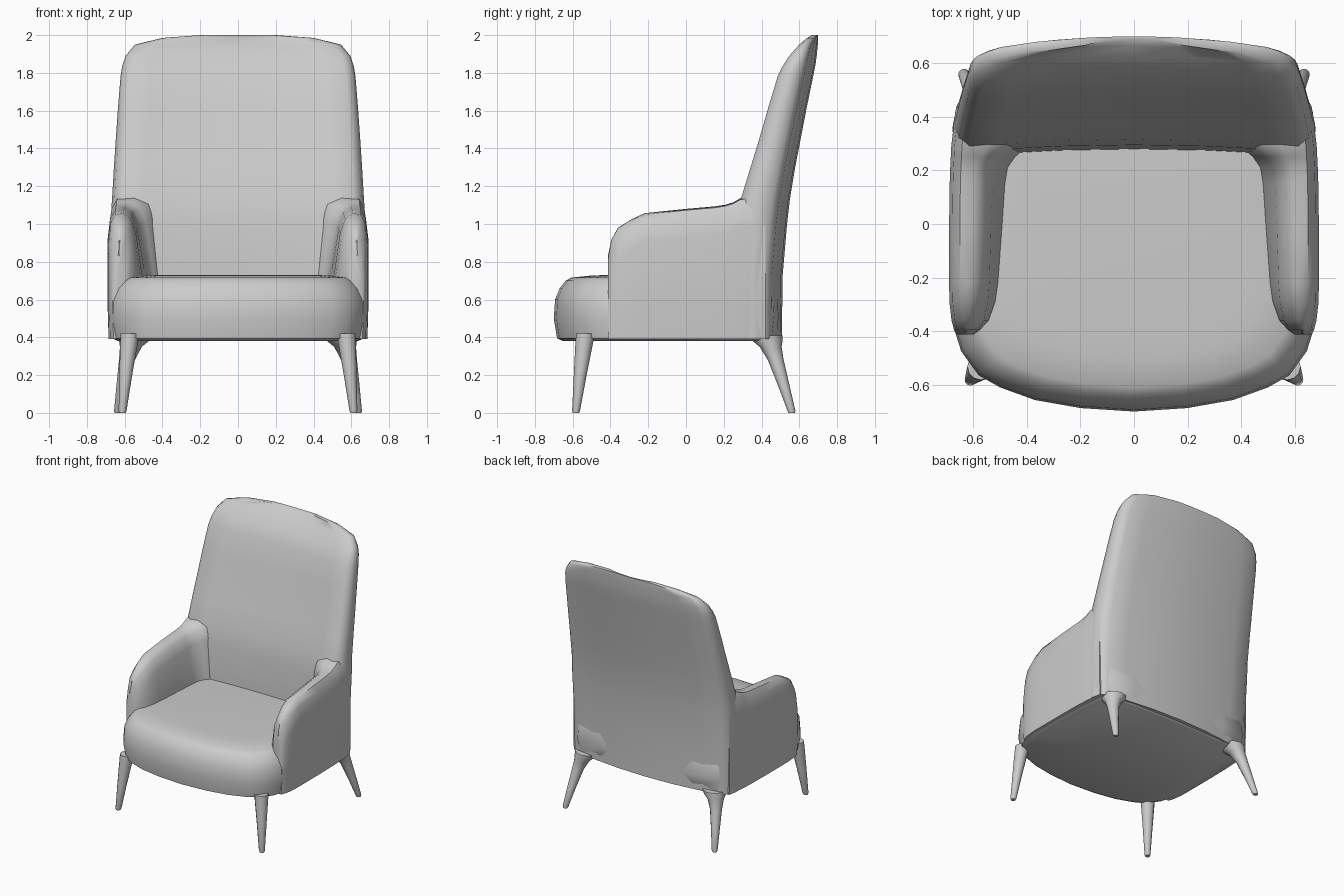
import bpy, bmesh, math


def loft(name, rings, mirror=False, angle=50):
    """Skin a stack of closed rings, cap both ends, shade smooth."""
    bm = bmesh.new()
    vs = [[bm.verts.new(p) for p in r] for r in rings]
    n = len(vs[0])
    for a, b in zip(vs, vs[1:]):
        for i in range(n):
            j = (i + 1) % n
            bm.faces.new((a[i], a[j], b[j], b[i]))
    bm.faces.new(vs[0])
    bm.faces.new(vs[-1])
    bmesh.ops.recalc_face_normals(bm, faces=bm.faces)
    me = bpy.data.meshes.new(name)
    bm.to_mesh(me)
    bm.free()
    ob = bpy.data.objects.new(name, me)
    bpy.context.collection.objects.link(ob)
    bpy.ops.object.select_all(action='DESELECT')
    ob.select_set(True)
    bpy.context.view_layer.objects.active = ob
    bpy.ops.object.shade_smooth_by_angle(angle=math.radians(angle))
    if mirror:
        ob.modifiers.new("Mirror", 'MIRROR').use_mirror_merge = False
    return ob


def full(half):
    """Complete a half outline that starts and ends on x = 0."""
    return half + [(-x, y) for x, y in half[-2:0:-1]]


# Seat: one plan outline, scaled per level to give the rounded front lip
plan = full([(0, -.70), (.2, -.687), (.37, -.657), (.5, -.61), (.58, -.565), (.645, -.475),
             (.675, -.38), (.683, -.31), (.683, 0), (.675, .2), (.655, .40), (.6, .465),
             (.4, .49), (0, .50)])
levels = [(.38, .93), (.395, .975), (.5, 1), (.6, .99), (.66, .955), (.70, .91),
          (.716, .87), (.727, .72), (.73, .6)]
loft("seat", [[(x * s, y * s, z) for x, y in plan] for z, s in levels])


# Backrest: horizontal sections leaning back, bowed rear, slightly hollow front
def back_ring(z, w, f, r):
    front = lambda u: (u * w, f + .03 * (1 - u * u))
    rear = lambda u: (u * w, r - .055 * (u * w / .6) ** 2)
    d = rear(.93)[1] - f
    half = [front(u) for u in (0, .4, .75, .92)]
    half += [(.98 * w, f + .2 * d), (w, f + .5 * d), (.98 * w, f + .83 * d)]
    half += [rear(u) for u in (.91, .7, .35, 0)]
    return [(x, y, z) for x, y in full(half)]


loft("backrest", [back_ring(*s) for s in [
    (.39, .675, .25, .507), (.73, .678, .25, .512), (1.0, .676, .265, .535),
    (1.13, .667, .285, .55), (1.3, .657, .337, .578), (1.45, .647, .383, .607),
    (1.62, .635, .432, .64), (1.78, .622, .48, .673), (1.84, .612, .51, .685),
    (1.89, .595, .542, .692), (1.95, .545, .595, .698), (1.985, .40, .636, .70),
    (2.0, .20, .662, .70)]])


# Arms: upright sections from front to back, mirrored
def arm_ring(y, h, o, it, ib):
    pts = [(ib, .39), (ib, min(.73, h - .14)), (it - .012, h - .11), (it + .015, h - .035),
           (it * .6 + o * .4, h - .003), (o - .04, h - .01), (o - .012, h - .06),
           (o, h - .16), (o, .55), (o - .005, .39)]
    return [(x, y, z) for x, z in pts]


loft("arms", [arm_ring(*s) for s in [
    (-.412, .84, .664, .615, .60), (-.395, .92, .672, .592, .575),
    (-.36, .983, .681, .572, .543), (-.29, 1.027, .689, .557, .518),
    (-.22, 1.06, .69, .552, .508), (0, 1.083, .69, .545, .492),
    (.15, 1.096, .688, .54, .482), (.21, 1.105, .686, .53, .472),
    (.25, 1.118, .684, .50, .445), (.29, 1.14, .682, .46, .40),
    (.42, 1.15, .667, .45, .40)]], mirror=True)


# Legs: tapered, splayed round legs that flare at the top
def leg(name, stations):
    loft(name, [[(x + r * math.cos(i * math.pi / 6), y + r * math.sin(i * math.pi / 6), z)
                 for i in range(12)] for z, x, y, r in stations], mirror=True)


leg("front_legs", [(0, .612, -.583, .017), (.012, .611, -.582, .021), (.2, .594, -.56, .034),
                   (.36, .578, -.54, .046), (.42, .572, -.532, .05)])
leg("rear_legs", [(0, .636, .56, .017), (.012, .635, .558, .021), (.15, .612, .516, .031),
                  (.28, .588, .475, .042), (.35, .567, .448, .058), (.385, .548, .43, .082),
                  (.41, .54, .42, .09)])
